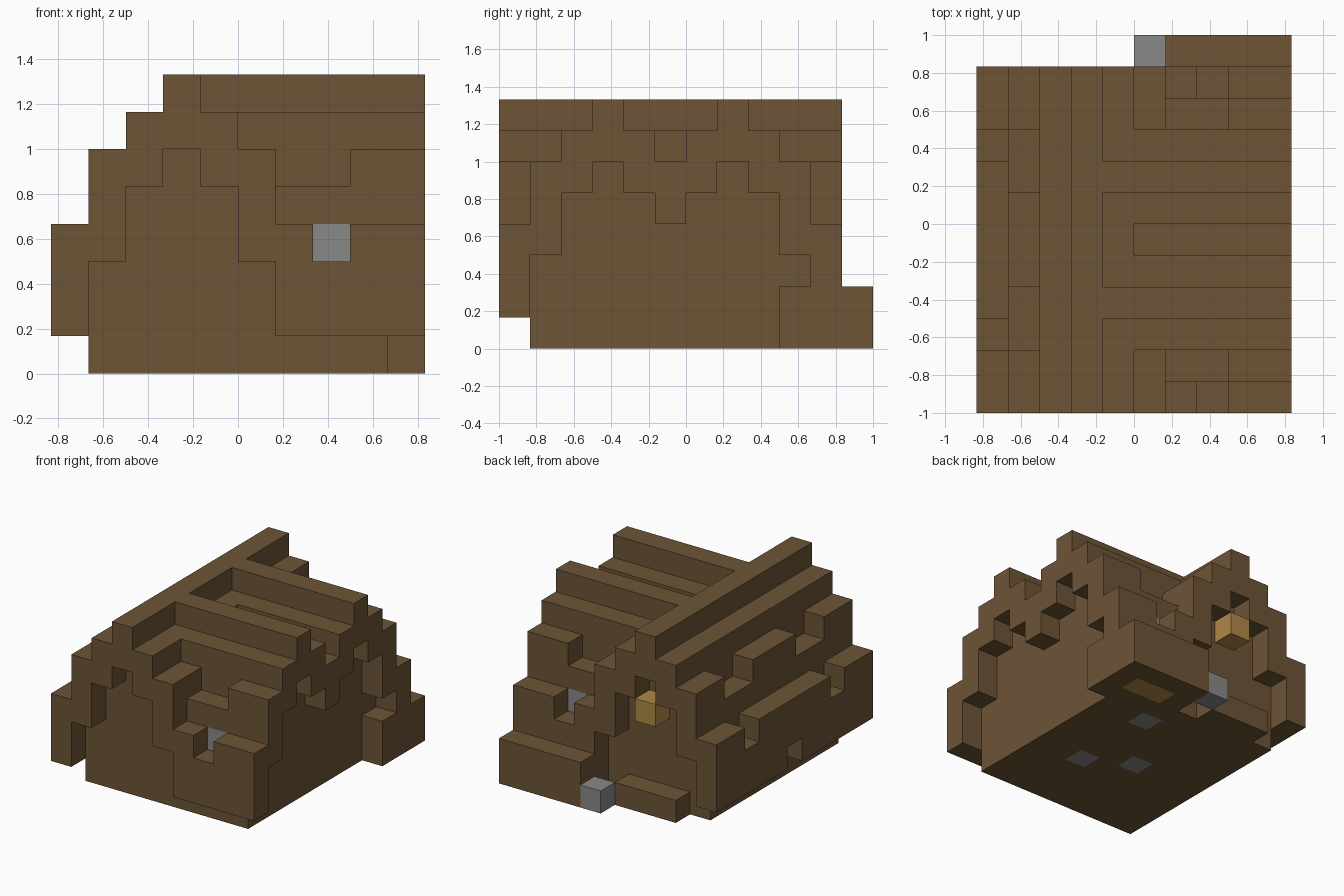
import bpy
import bmesh
from math import radians
from mathutils import Vector

cube = bpy.data.objects.get("Cube")
if cube:
    bpy.data.objects.remove(cube, do_unlink=True)

U = 1 / 6                       # edge of one block
ORIGIN = Vector((-5 * U, -1, 0))


def material(name, color):
    m = bpy.data.materials.new(name)
    m.use_nodes = True
    m.diffuse_color = (*color, 1)
    bsdf = next(n for n in m.node_tree.nodes if n.type == 'BSDF_PRINCIPLED')
    bsdf.inputs["Base Color"].default_value = (*color, 1)
    bsdf.inputs["Roughness"].default_value = 0.9
    return m


WOOD = material("brown wood", (0.152, 0.090, 0.037))
STONE = material("grey stone", (0.25, 0.25, 0.25))
AMBER = material("amber", (0.43, 0.25, 0.062))

blocks = {}                     # cell -> part name


def fill(part, xs, ys, zs):
    for i in xs:
        for j in ys:
            for k in zs:
                blocks[i, j, k] = part


def carve(xs, ys, zs):
    for i in xs:
        for j in ys:
            for k in zs:
                blocks.pop((i, j, k), None)


# Stepped roof sections: (underside, top) of each block row
SLOPE = [(1, 4), (3, 6), (5, 7), (6, 8)]
MAIN = SLOPE + SLOPE[2::-1]                       # across x, ridge along y
TWIN = SLOPE + [(5, 7), (4, 6)] + [(5, 7)] + SLOPE[::-1]   # across y, two side gables

# Main roof and side gables over a solid body
for i in range(10):
    for j in range(11):
        sections = []
        if i < len(MAIN):
            sections.append(MAIN[i])
        if i > 3:
            sections.append(TWIN[j])
        under, top = max(sections, key=lambda s: s[1])
        if i == 9:
            under = TWIN[j][0]
        fill("roof", [i], [j], range(under, top))
        if 1 <= i <= 8 and 1 <= j <= 9:
            fill("walls", [i], [j], range(under))

# Notches in the roof edges
carve([6, 7], [1, 9], [5])
carve([7], [0, 10], [3])
carve([1], [2, 3, 7, 8], [5])
carve([0], [2, 8], [3])
carve([0], [5], [1])

# Back porch, planter, step and lantern
fill("porch", range(6, 10), [10, 11], [0, 1])
fill("porch", [9], [9], [0, 1])
fill("planter", range(2, 5), [10], [0])
fill("stone_step", [5], [11], [0])
fill("lantern", [3], [10], [4])

# Windows and coloured blocks set flush in the base
fill("front_window", [7], [1], [3])
fill("back_window", [7], [9], [3])
for cell in ((6, 4), (4, 5), (6, 8)):
    fill("floor_stones", [cell[0]], [cell[1]], [0])
fill("porch_inlay", [7, 8], [10], [0])

COLORS = {"stone_step": STONE, "front_window": STONE, "back_window": STONE,
          "floor_stones": STONE, "lantern": AMBER, "porch_inlay": AMBER}


def build(part):
    """Mesh the exposed block faces of one part and merge the flat areas."""
    bm = bmesh.new()
    for cell, owner in blocks.items():
        if owner != part:
            continue
        centre = Vector(cell) + Vector((0.5, 0.5, 0.5))
        for axis in range(3):
            for sign in (-1, 1):
                n = Vector((0, 0, 0))
                n[axis] = sign
                if tuple(int(c + d) for c, d in zip(cell, n)) in blocks:
                    continue
                a = Vector((0, 0, 0))
                a[(axis + 1) % 3] = 0.5
                b = n.cross(a)
                mid = centre + n * 0.5
                corners = (mid - a - b, mid + a - b, mid + a + b, mid - a + b)
                bm.faces.new([bm.verts.new(ORIGIN + c * U) for c in corners])
    bmesh.ops.remove_doubles(bm, verts=bm.verts, dist=0.001)
    bmesh.ops.dissolve_limit(bm, angle_limit=radians(1), verts=bm.verts, edges=bm.edges)
    mesh = bpy.data.meshes.new(part)
    bm.to_mesh(mesh)
    bm.free()
    mesh.materials.append(COLORS.get(part, WOOD))
    bpy.context.collection.objects.link(bpy.data.objects.new(part, mesh))


for part in sorted(set(blocks.values())):
    build(part)
